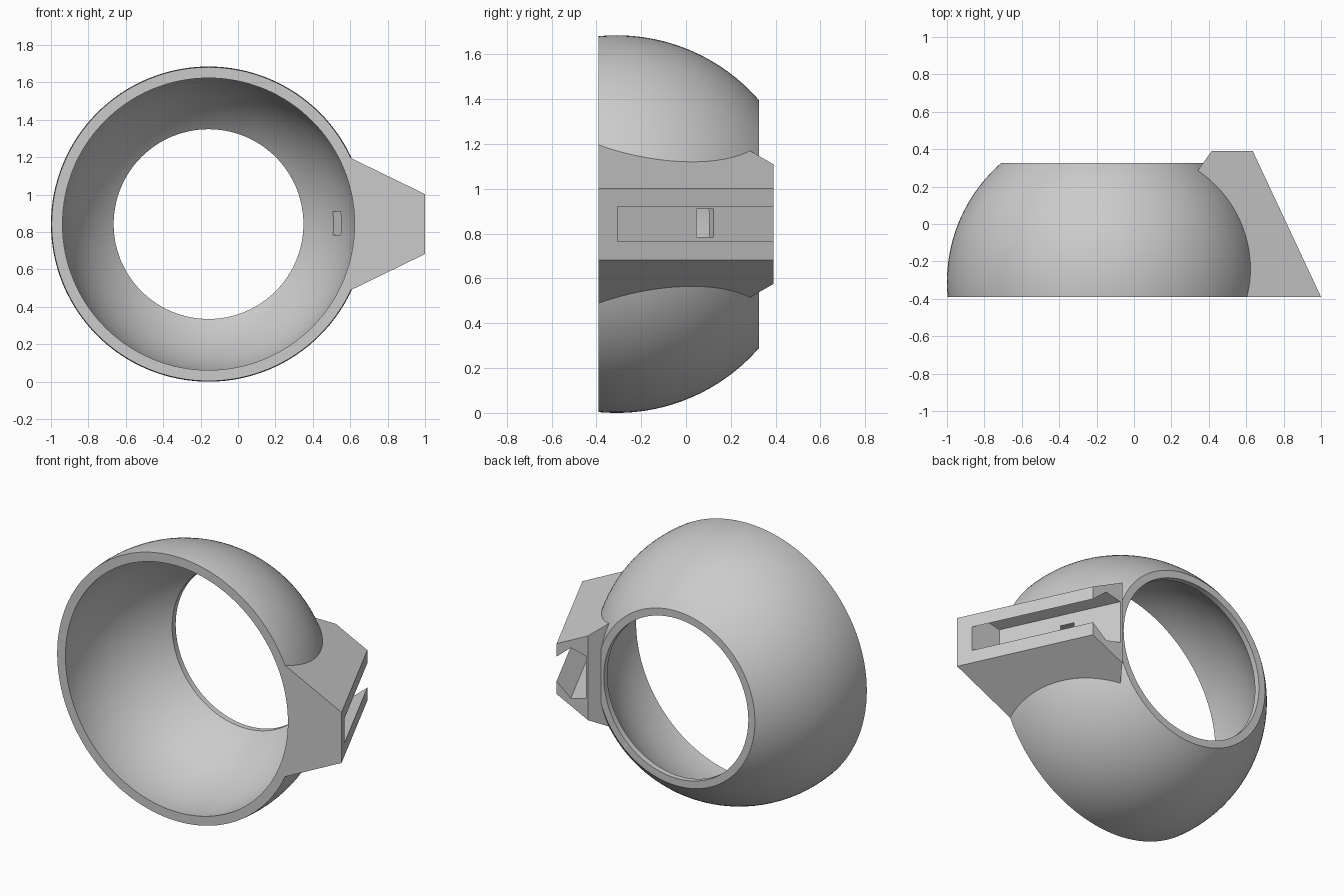
import bpy, bmesh, math
from mathutils import Matrix, Vector

cube = bpy.data.objects.get("Cube")
if cube:
    bpy.data.objects.remove(cube, do_unlink=True)

CX, CZ = -0.1575, 0.8425        # ring axis, running along y
SPHERE_Y = -0.31                # centre of the spherical shell
FRONT, RING_BACK, BACK = -0.39, 0.325, 0.39

grey = bpy.data.materials.new("plain grey")
grey.use_nodes = True
colour = (0.6, 0.6, 0.6, 1)
grey.diffuse_color = colour
grey.node_tree.nodes["Principled BSDF"].inputs["Base Color"].default_value = colour


def make_object(name, bm):
    bmesh.ops.recalc_face_normals(bm, faces=bm.faces)
    mesh = bpy.data.meshes.new(name)
    bm.to_mesh(mesh)
    bm.free()
    mesh.materials.append(grey)
    obj = bpy.data.objects.new(name, mesh)
    bpy.context.collection.objects.link(obj)
    return obj


def lathe(name, profile, segments=128):
    """Revolve (radius, y) points about the ring axis."""
    bm = bmesh.new()
    verts = [bm.verts.new((CX + r, y, CZ)) for r, y in profile]
    edges = [bm.edges.new(pair) for pair in zip(verts, verts[1:])]
    bmesh.ops.spin(bm, geom=verts + edges, cent=(CX, 0, CZ), axis=(0, 1, 0),
                   angle=math.tau, steps=segments, use_merge=False)
    bmesh.ops.remove_doubles(bm, verts=bm.verts, dist=1e-5)
    return make_object(name, bm)


def arc(radius, y0, y1, steps=36):
    """Points on a sphere's outline between two y positions."""
    a0, a1 = (math.asin((y - SPHERE_Y) / radius) for y in (y0, y1))
    angles = [a0 + (a1 - a0) * i / steps for i in range(steps + 1)]
    return [(radius * math.cos(a), SPHERE_Y + radius * math.sin(a)) for a in angles]


def loft(name, start, end):
    """Solid between two matching outlines."""
    bm = bmesh.new()
    a = [bm.verts.new(p) for p in start]
    b = [bm.verts.new(p) for p in end]
    bm.faces.new(a)
    bm.faces.new(b)
    for i in range(len(a)):
        j = (i + 1) % len(a)
        bm.faces.new((a[i], a[j], b[j], b[i]))
    return make_object(name, bm)


def box(name, size, matrix):
    bm = bmesh.new()
    bmesh.ops.create_cube(bm, size=1)
    bmesh.ops.scale(bm, vec=size, verts=bm.verts)
    bmesh.ops.transform(bm, matrix=matrix, verts=bm.verts)
    return make_object(name, bm)


def combine(target, tool, operation):
    mod = target.modifiers.new(tool.name, 'BOOLEAN')
    mod.operation, mod.object, mod.solver = operation, tool, 'EXACT'
    bpy.context.view_layer.objects.active = target
    bpy.ops.object.modifier_apply(modifier=mod.name)
    bpy.data.objects.remove(tool, do_unlink=True)


SLOPE = 0.365 / (BACK - FRONT)


def outer_x(y):
    """Slanted outer face of the mounting block."""
    return 1 - SLOPE * (y - FRONT)


# Domed ring, still solid and a little long at the front
ring = lathe("domed_ring", [(0, -0.45)] + arc(0.8425, -0.45, RING_BACK) + [(0, RING_BACK)])

# Mounting block, tapering outwards, with a chamfered rear inner corner
plan = [(outer_x(-0.5), -0.5), (outer_x(BACK), BACK), (0.415, BACK), (0.30, 0.229), (0.30, -0.5)]
halves = [0.16 + 0.487 * (outer_x(y) - x) for x, y in plan]
block = loft("mounting_block",
             [(x, y, CZ - h) for (x, y), h in zip(plan, halves)],
             [(x, y, CZ + h) for (x, y), h in zip(plan, halves)])
combine(ring, block, 'UNION')

# Hollow inside with a straight rear opening
hollow = lathe("hollow", [(0, -0.44)] + arc(0.785, -0.44, 0.289) + [(0.507, 0.6), (0, 0.6)])
combine(ring, hollow, 'DIFFERENCE')

# Flat front
trim = box("front_trim", (4, 1, 4), Matrix.Translation((0, FRONT - 0.5, CZ)))
combine(ring, trim, 'DIFFERENCE')

# Undercut slot along the slanted face, open at the rear
side = [(-0.05, 0.0775), (0, 0.0775), (0.1, 0.16), (0.205, 0.135)]
section = side + [(d, -h) for d, h in reversed(side)]
slot = loft("slot", *[[(outer_x(y) - d, y, CZ + h) for d, h in section] for y in (-0.305, 0.5)])
combine(ring, slot, 'DIFFERENCE')

# Small window through the slot floor, square to the slanted face
window = box("window", (0.18, 0.085, 0.125),
             Matrix.Translation((0.573, 0.085, CZ + 0.005)) @ Matrix.Rotation(math.atan(SLOPE), 4, 'Z'))
combine(ring, window, 'DIFFERENCE')

ring.name = "ring_with_mounting_block"
bpy.ops.object.select_all(action='DESELECT')
ring.select_set(True)
bpy.context.view_layer.objects.active = ring
bpy.ops.object.shade_smooth_by_angle(angle=math.radians(20))
